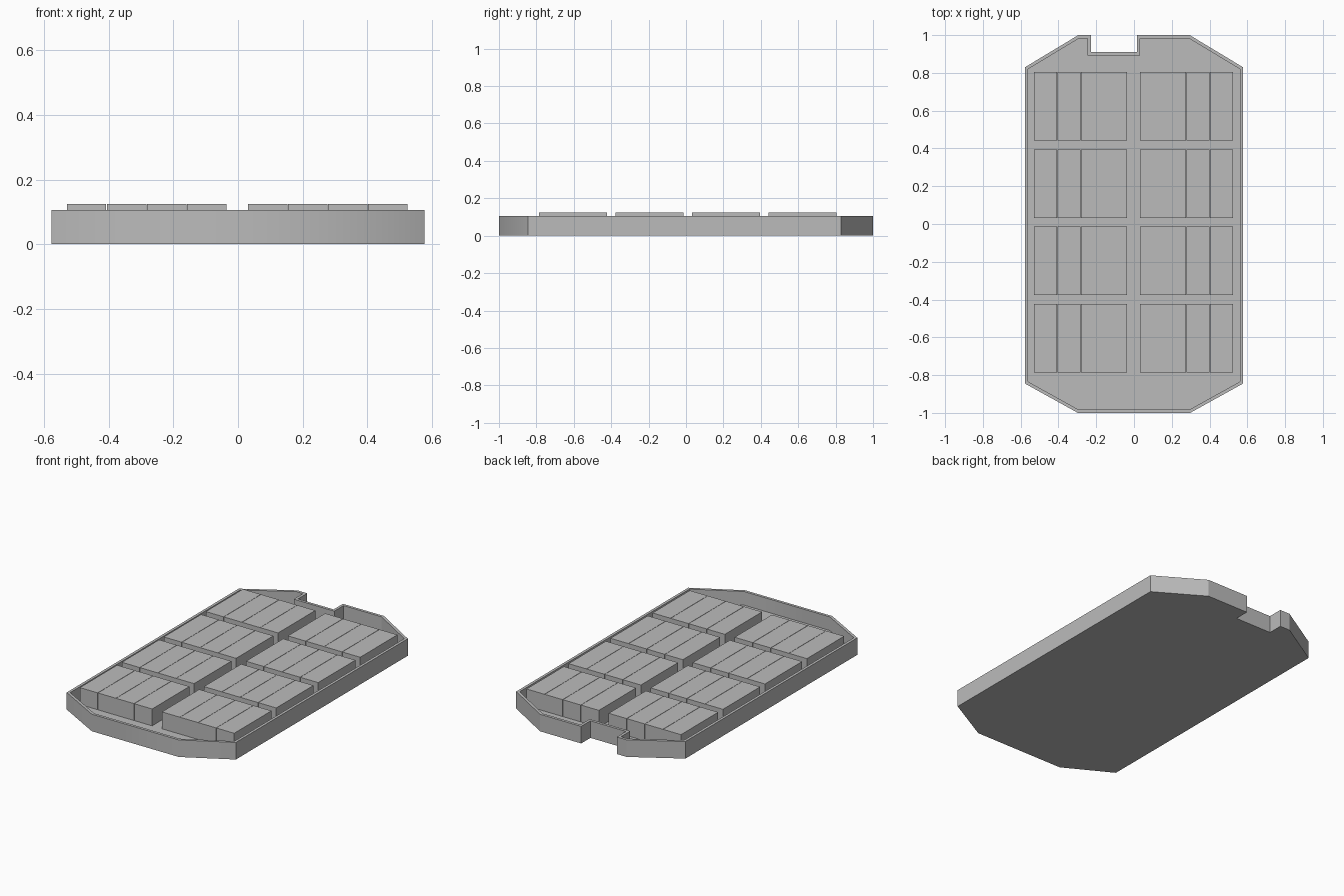
import bpy, bmesh, math
from mathutils import Vector

cube = bpy.data.objects.get("Cube")
if cube:
    bpy.data.objects.remove(cube)

grey = bpy.data.materials.new("plain grey")
grey.use_nodes = True
grey.diffuse_color = (0.5, 0.5, 0.5, 1)
grey.node_tree.nodes["Principled BSDF"].inputs["Base Color"].default_value = (0.5, 0.5, 0.5, 1)

RIM, FLOOR, WALL, TOP = 0.105, 0.021, 0.017, 0.125


def finish(bm, name):
    bmesh.ops.recalc_face_normals(bm, faces=bm.faces)
    mesh = bpy.data.meshes.new(name)
    bm.to_mesh(mesh)
    bm.free()
    mesh.materials.append(grey)
    ob = bpy.data.objects.new(name, mesh)
    bpy.context.collection.objects.link(ob)
    return ob


def inset(points, d):
    """Offset a counter-clockwise outline inwards with mitred corners."""
    out = []
    for i, p in enumerate(points):
        a = (p - points[i - 1]).normalized()
        b = (points[(i + 1) % len(points)] - p).normalized()
        na, nb = Vector((-a.y, a.x)), Vector((-b.y, b.x))
        out.append(p + (na + nb) * d / (1 + na.dot(nb)))
    return out


# Tray: chamfered outline with a notch in the back edge
outline = [Vector(p) for p in (
    (-0.577, -0.845), (-0.297, -1), (0.297, -1), (0.577, -0.845),
    (0.577, 0.83), (0.295, 1), (0.015, 1), (0.015, 0.91),
    (-0.228, 0.91), (-0.228, 1), (-0.295, 1), (-0.577, 0.83))]
inner = inset(outline, WALL)
bm = bmesh.new()
rings = [[bm.verts.new((p.x, p.y, z)) for p in pts] for pts, z in
         ((outline, 0), (outline, RIM), (inner, RIM), (inner, FLOOR))]
bm.faces.new(rings[0])
bm.faces.new(rings[-1])
n = len(outline)
for low, high in zip(rings, rings[1:]):
    for i in range(n):
        j = (i + 1) % n
        bm.faces.new((low[i], low[j], high[j], high[i]))
tray = finish(bm, "tray")
bpy.context.view_layer.objects.active = tray
tray.select_set(True)
bpy.ops.object.shade_smooth_by_angle(angle=math.radians(30))

# Blocks: two columns by four rows of packs, four blocks in each
PITCH, GAP, LENGTH = 0.1238, 0.002, 0.363
for side, x0 in (("right", -0.53), ("left", 0.03)):
    for row in range(4):
        y = -0.604 + 0.409 * row
        for k in range(4):
            bm = bmesh.new()
            bmesh.ops.create_cube(bm, size=1)
            bmesh.ops.scale(bm, verts=bm.verts, vec=(PITCH - GAP, LENGTH, TOP - FLOOR))
            bmesh.ops.translate(bm, verts=bm.verts,
                                vec=(x0 + PITCH * (k + 0.5), y, (TOP + FLOOR) / 2))
            finish(bm, f"block_{side}_row{row + 1}_{k + 1}")
